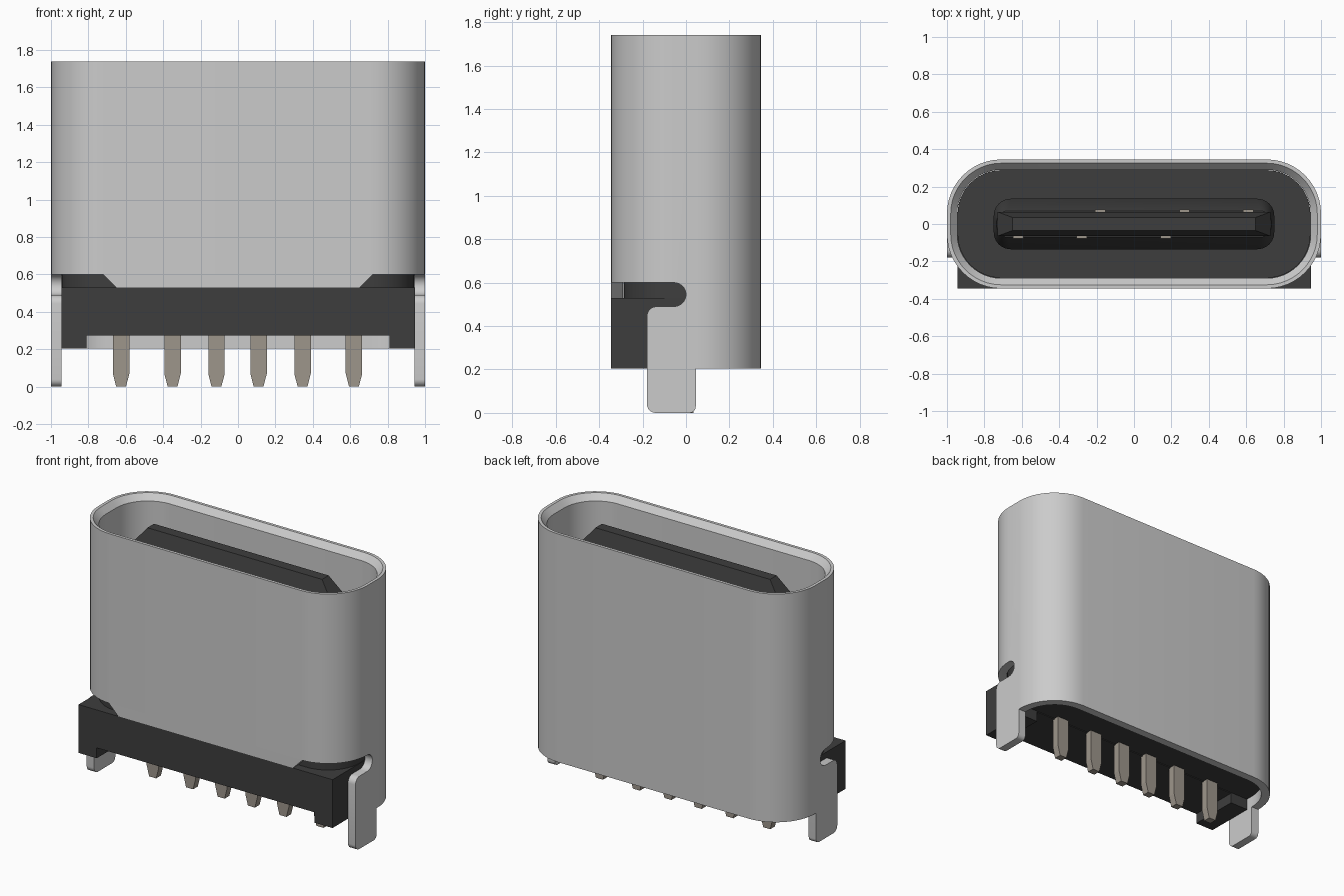
import bpy, bmesh, math

if "Cube" in bpy.data.objects:
    bpy.data.objects.remove(bpy.data.objects["Cube"], do_unlink=True)


def material(name, rgb, metallic=0.0, roughness=0.5):
    m = bpy.data.materials.new(name)
    m.use_nodes = True
    m.diffuse_color = (*rgb, 1)
    bsdf = m.node_tree.nodes["Principled BSDF"]
    bsdf.inputs["Base Color"].default_value = (*rgb, 1)
    bsdf.inputs["Metallic"].default_value = metallic
    bsdf.inputs["Roughness"].default_value = roughness
    return m


STEEL = material("light grey steel", (0.60, 0.60, 0.60))
PLASTIC = material("black plastic", (0.048, 0.048, 0.048))
PIN = material("warm grey pin metal", (0.34, 0.305, 0.26))


def rounded(points, radii, steps=6):
    """Round the corners of a 2D polygon with quadratic or circular-looking arcs."""
    out = []
    for i, (p, r) in enumerate(zip(points, radii)):
        if r == 0:
            out.append(p)
            continue
        ends = []
        for q in (points[i - 1], points[(i + 1) % len(points)]):
            d = math.dist(p, q)
            ends.append([(q[k] - p[k]) / d * r for k in (0, 1)])
        u, v = ends
        for s in range(steps + 1):
            a = math.pi / 2 * s / steps
            fu, fv = 1 - math.sin(a), 1 - math.cos(a)
            out.append((p[0] + u[0] * fu + v[0] * fv, p[1] + u[1] * fu + v[1] * fv))
    return out


def slab(hx, hy, r, steps=12):
    return rounded([(-hx, -hy), (hx, -hy), (hx, hy), (-hx, hy)], [r] * 4, steps)


def loft(name, rings, mat, ring_shaped=False):
    """Skin a list of matching 3D loops; cap the ends or join last to first."""
    bm = bmesh.new()
    loops = [[bm.verts.new(p) for p in ring] for ring in rings]
    pairs = list(zip(loops, loops[1:]))
    if ring_shaped:
        pairs.append((loops[-1], loops[0]))
    else:
        bm.faces.new(loops[0])
        bm.faces.new(loops[-1])
    for a, b in pairs:
        n = len(a)
        for i in range(n):
            j = (i + 1) % n
            bm.faces.new((a[i], a[j], b[j], b[i]))
    bmesh.ops.recalc_face_normals(bm, faces=bm.faces)
    mesh = bpy.data.meshes.new(name)
    bm.to_mesh(mesh)
    bm.free()
    obj = bpy.data.objects.new(name, mesh)
    bpy.context.collection.objects.link(obj)
    mesh.materials.append(mat)
    return obj


def prism(name, pts, axis, lo, hi, mat):
    """Extrude a 2D outline along x, y or z."""
    place = {"x": lambda p, d: (d, p[0], p[1]),
             "y": lambda p, d: (p[0], d, p[1]),
             "z": lambda p, d: (p[0], p[1], d)}[axis]
    return loft(name, [[place(p, d) for p in pts] for d in (lo, hi)], mat)


def select(obj):
    bpy.ops.object.select_all(action="DESELECT")
    obj.select_set(True)
    bpy.context.view_layer.objects.active = obj


def smooth(obj, angle=30):
    select(obj)
    bpy.ops.object.shade_smooth_by_angle(angle=math.radians(angle))


def at(pts, z):
    return [(x, y, z) for x, y in pts]


# Metal shell: a rounded tube with a chamfered inner lip
WALL = 0.055
outer = slab(1.0, 0.345, 0.29)
lip = slab(0.98, 0.325, 0.27)
inner = slab(1 - WALL, 0.345 - WALL, 0.29 - WALL)
shell = loft("shell", [at(outer, 0.205), at(outer, 1.74), at(lip, 1.74),
                       at(inner, 1.70), at(inner, 0.205)], STEEL, ring_shaped=True)

# Cut away the lower front, ending in a rounded slot on each side
slot = [(-0.055 + 0.055 * math.sin(a), 0.545 - 0.055 * math.cos(a))
        for a in (math.pi * i / 12 for i in range(13))]
cutter = prism("shell_cutter", [(-1, -1), (0.045, -1), (0.045, 0.49)] + slot + [(-1, 0.6)],
               "x", -1.3, 1.3, STEEL)
cutter.hide_render = True
mod = shell.modifiers.new("slot", "BOOLEAN")
mod.operation, mod.solver, mod.object = "DIFFERENCE", "EXACT", cutter
select(shell)
bpy.ops.object.modifier_apply(modifier=mod.name)
bpy.data.objects.remove(cutter, do_unlink=True)
smooth(shell)

# Tapered tab hanging from the front wall
prism("front_tab", [(-0.72, 0.6), (-0.65, 0.53), (0.65, 0.53), (0.72, 0.6)],
      "y", -0.345, -0.345 + WALL, STEEL)

# Flat mounting legs continuing the side walls
leg = rounded([(-0.18, 0), (0.045, 0), (0.045, 0.49), (-0.18, 0.49)],
              [0.04, 0.03, 0, 0.045])
for side, lo in (("left", 1 - WALL), ("right", -1)):
    smooth(prism(side + "_leg", leg, "x", lo, lo + WALL, STEEL))

# Plastic housing: front block with end feet, plus the plug filling the shell
prism("housing_block", [(-0.945, 0.205), (-0.81, 0.205), (-0.81, 0.275), (0.81, 0.275),
                        (0.81, 0.205), (0.945, 0.205), (0.945, 0.53), (-0.945, 0.53)],
      "y", -0.345, 0.0, PLASTIC)
smooth(prism("housing_plug", slab(0.943, 0.288, 0.233), "z", 0.28, 0.63, PLASTIC))

# Tongue with a thicker sloped base and a chamfered tip
base = loft("tongue_base", [at(slab(0.75, 0.135, 0.09, 6), 0.62),
                            at(slab(0.75, 0.135, 0.09, 6), 0.80),
                            at(slab(0.735, 0.07, 0.06, 6), 0.92)], PLASTIC)
smooth(base)


def box(hx, hy, z):
    return [(-hx, -hy, z), (hx, -hy, z), (hx, hy, z), (-hx, hy, z)]


loft("tongue", [box(0.73, 0.065, 0.62), box(0.73, 0.065, 1.58),
                box(0.65, 0.035, 1.68)], PLASTIC)

# Contact strips on both tongue faces
for face, xs in ((1, (-0.18, 0.27, 0.61)), (-1, (-0.62, -0.28, 0.17))):
    for i, x in enumerate(xs):
        strip = [(x - 0.028, 0.85), (x + 0.028, 0.85), (x + 0.028, 1.5), (x - 0.028, 1.5)]
        prism(f"{'back' if face > 0 else 'front'}_contact_{i + 1}", strip,
              "y", face * 0.064, face * 0.077, PIN)

# Solder pins with tapered tips
for i, x in enumerate((-0.625, -0.35, -0.115, 0.11, 0.345, 0.62)):
    pin = [(x - 0.026, 0), (x + 0.026, 0), (x + 0.044, 0.07), (x + 0.044, 0.32),
           (x - 0.044, 0.32), (x - 0.044, 0.07)]
    prism(f"pin_{i + 1}", pin, "y", -0.015, 0.035, PIN)
